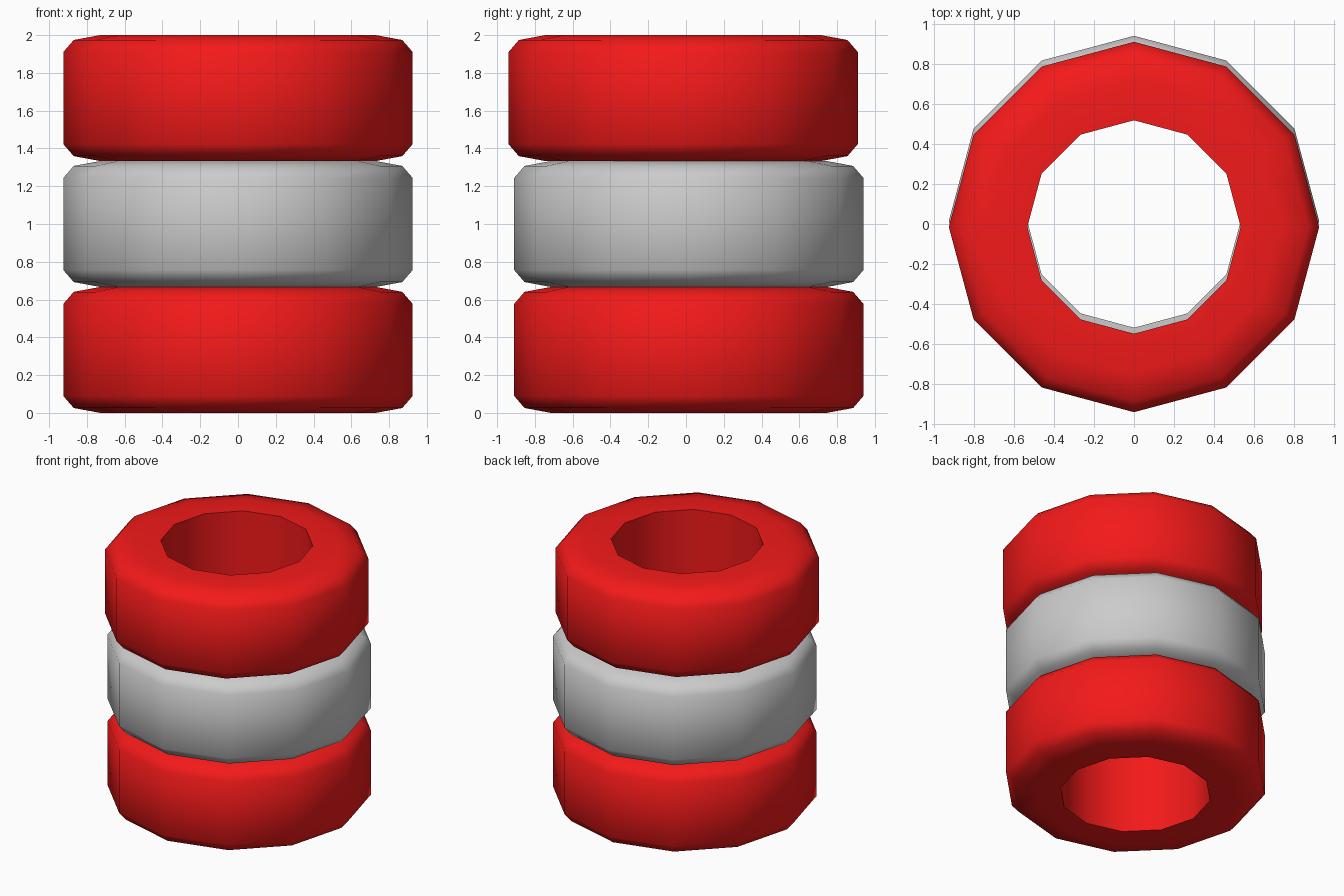
import bpy
import bmesh
from math import cos, sin, tau, radians

if "Cube" in bpy.data.objects:
    bpy.data.objects.remove(bpy.data.objects["Cube"])

SIDES = 12
HEIGHT = 2 / 3

# Tyre cross-section: (radius, height), a closed loop
PROFILE = [(0.533, 0), (0.73, 0), (0.87, 0.026), (0.925, 0.09),
           (0.925, HEIGHT - 0.09), (0.87, HEIGHT - 0.026),
           (0.73, HEIGHT), (0.533, HEIGHT)]

red = bpy.data.materials.new("red_paint")
red.diffuse_color = (0.9, 0.01, 0.01, 1)
red.use_nodes = True
red.node_tree.nodes["Principled BSDF"].inputs["Base Color"].default_value = red.diffuse_color


def tyre(name, y, z, material=None):
    bm = bmesh.new()
    rings = [[bm.verts.new((r * cos(tau * i / SIDES), r * sin(tau * i / SIDES), h))
              for r, h in PROFILE] for i in range(SIDES)]
    n = len(PROFILE)
    for i in range(SIDES):
        a, b = rings[i], rings[(i + 1) % SIDES]
        for j in range(n):
            k = (j + 1) % n
            bm.faces.new((a[j], b[j], b[k], a[k]))
    bmesh.ops.recalc_face_normals(bm, faces=bm.faces)
    mesh = bpy.data.meshes.new(name)
    bm.to_mesh(mesh)
    bm.free()
    obj = bpy.data.objects.new(name, mesh)
    obj.location = (0, y, z)
    bpy.context.collection.objects.link(obj)
    if material:
        mesh.materials.append(material)
    # Rounded shoulders stay smooth, inner rims stay sharp
    bpy.ops.object.select_all(action='DESELECT')
    obj.select_set(True)
    bpy.context.view_layer.objects.active = obj
    bpy.ops.object.shade_smooth_by_angle(angle=radians(55))


# Stack of three tyres, the top one shifted slightly forward
tyre("bottom_tyre", 0.015, 0, red)
tyre("middle_tyre", 0.015, HEIGHT)
tyre("top_tyre", -0.015, 2 * HEIGHT, red)
